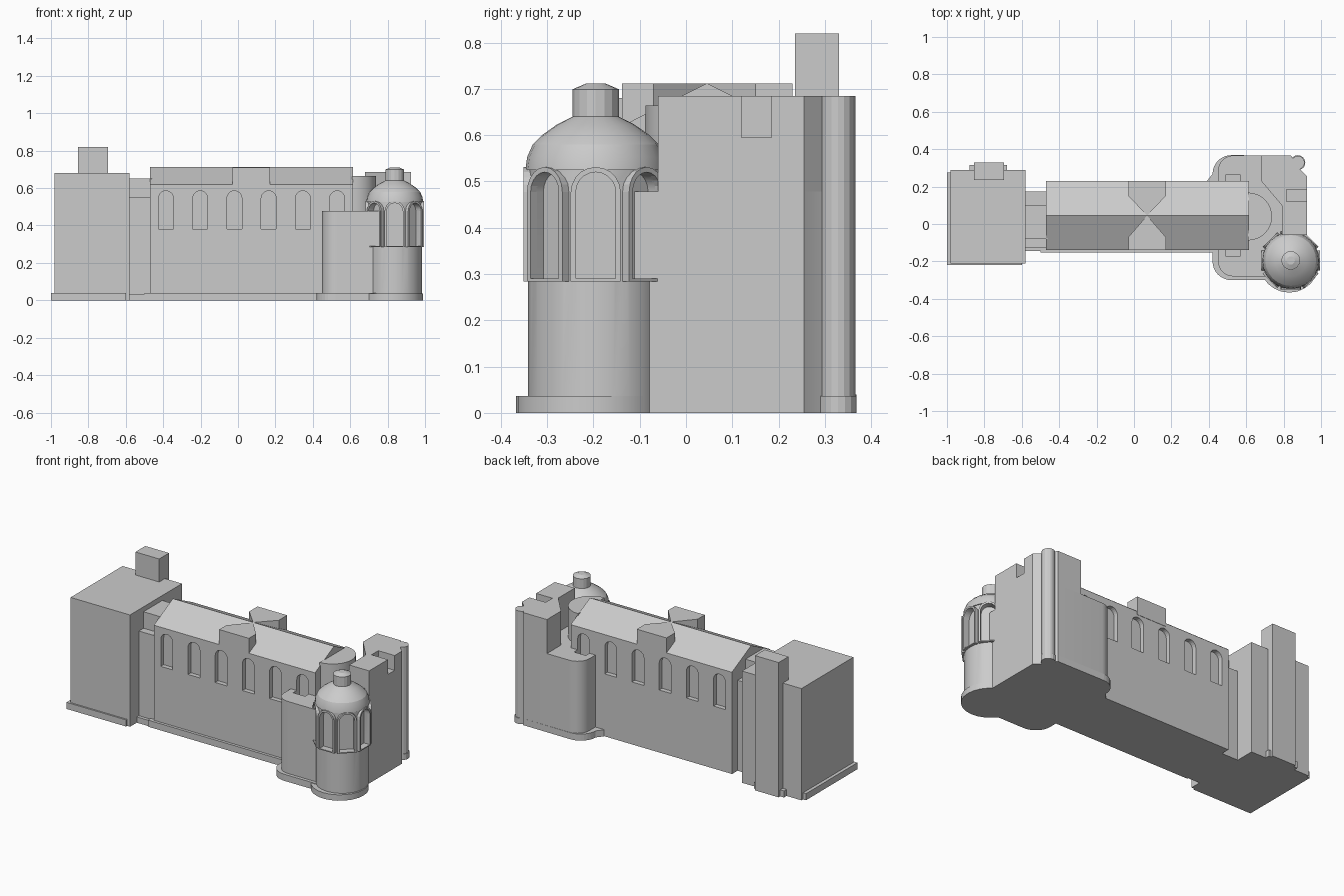
import bpy, bmesh
from math import pi, sin, cos
from mathutils import Vector, Matrix

cube = bpy.data.objects.get("Cube")
if cube:
    bpy.data.objects.remove(cube)

stone = bpy.data.materials.new("grey stone")
stone.use_nodes = True
GREY = (0.6, 0.6, 0.6, 1)
stone.diffuse_color = GREY
stone.node_tree.nodes["Principled BSDF"].inputs["Base Color"].default_value = GREY


def finish(name, bm):
    bmesh.ops.recalc_face_normals(bm, faces=bm.faces)
    mesh = bpy.data.meshes.new(name)
    bm.to_mesh(mesh)
    bm.free()
    obj = bpy.data.objects.new(name, mesh)
    mesh.materials.append(stone)
    bpy.context.collection.objects.link(obj)
    return obj


def extrude(bm, points, vec):
    face = bm.faces.new([bm.verts.new(p) for p in points])
    geom = bmesh.ops.extrude_face_region(bm, geom=[face])["geom"]
    verts = [v for v in geom if isinstance(v, bmesh.types.BMVert)]
    bmesh.ops.translate(bm, verts=verts, vec=vec)


def prism(name, outline, z0, z1):
    bm = bmesh.new()
    extrude(bm, [(x, y, z0) for x, y in outline], (0, 0, z1 - z0))
    return finish(name, bm)


def box(name, x0, x1, y0, y1, z0, z1):
    return prism(name, [(x0, y0), (x1, y0), (x1, y1), (x0, y1)], z0, z1)


def arc(cx, cy, r, a0, a1, n):
    return [(cx + r * cos(a0 + (a1 - a0) * i / n),
             cy + r * sin(a0 + (a1 - a0) * i / n)) for i in range(n + 1)]


def arches(name, places, width, z0, z1, depth):
    """Round-headed prisms; each place is a matrix whose +y is the depth."""
    bm = bmesh.new()
    r = width / 2
    outline = [(-r, z0), (r, z0)] + arc(0, z1 - r, r, 0, pi, 10)
    for m in places:
        pts = [m @ Vector((x, 0, z)) for x, z in outline]
        extrude(bm, pts, m.to_3x3() @ Vector((0, depth, 0)))
    return finish(name, bm)


def lathe(name, profile, x, y, sides):
    bm = bmesh.new()
    verts = [bm.verts.new((r, 0, z)) for r, z in profile]
    edges = [bm.edges.new(p) for p in zip(verts, verts[1:])]
    bmesh.ops.spin(bm, geom=verts + edges, cent=(0, 0, 0), axis=(0, 0, 1),
                   angle=2 * pi, steps=sides, use_duplicate=False)
    bmesh.ops.remove_doubles(bm, verts=bm.verts, dist=0.0005)
    bmesh.ops.translate(bm, verts=bm.verts, vec=(x, y, 0))
    return finish(name, bm)


def cut(cutter, *targets):
    cutter.hide_render = True
    for obj in targets:
        mod = obj.modifiers.new("cut", 'BOOLEAN')
        mod.operation, mod.solver, mod.object = 'DIFFERENCE', 'EXACT', cutter
        bpy.context.view_layer.objects.active = obj
        bpy.ops.object.modifier_apply(modifier=mod.name)
    bpy.data.objects.remove(cutter)


def smooth(*objs):
    bpy.ops.object.select_all(action='DESELECT')
    for obj in objs:
        obj.select_set(True)
        bpy.context.view_layer.objects.active = obj
    bpy.ops.object.shade_smooth_by_angle(angle=pi / 9)


# West tower with chimney stack
box("west_tower", -0.98, -0.58, -0.21, 0.29, 0, 0.68)
box("west_tower_plinth", -1, -0.6, -0.22, 0.275, 0, 0.04)
box("chimney_stack", -0.855, -0.695, 0.235, 0.33, 0, 0.82)
box("chimney_plinth", -0.88, -0.68, 0.25, 0.315, 0, 0.04)

# Link between tower and hall
box("link_lower", -0.6, -0.46, -0.125, 0.175, 0, 0.55)
box("link_upper", -0.6, -0.46, -0.08, 0.1, 0.5, 0.65)
box("link_plinth", -0.6, -0.46, -0.145, 0.17, 0, 0.035)

# Hall, roof and flat dormers tapering into the ridge
hall = box("hall", -0.47, 0.615, -0.135, 0.228, 0, 0.62)
box("hall_plinth", -0.5, 0.45, -0.152, 0, 0, 0.04)
bm = bmesh.new()
extrude(bm, [(-0.47, -0.138, 0.62), (-0.47, 0.23, 0.62), (-0.47, 0.045, 0.712)],
        (1.085, 0, 0))
finish("hall_roof", bm)
for name, eave, bend in (("front_dormer", -0.138, -0.07), ("back_dormer", 0.23, 0.15)):
    prism(name, [(-0.03, eave), (0.17, eave), (0.17, bend), (0.07, 0.045),
                 (-0.03, bend)], 0.6, 0.711)

# Rounded lower block of the east end, with its plinth
chamfer = [(0.925, -0.1), (0.925, 0.255), (0.88, 0.3), (0.84, 0.366)]
block = prism("east_block", arc(0.53, -0.2, 0.08, pi, 1.5 * pi, 8) + [(0.84, -0.28)]
              + chamfer + arc(0.53, 0.286, 0.08, pi / 2, pi, 8), 0, 0.478)
prism("east_plinth", arc(0.52, -0.2, 0.1, pi, 1.5 * pi, 8) + [(0.84, -0.3)] + chamfer
      + arc(0.52, 0.268, 0.1, pi / 2, pi, 8) + [(0.39, 0.23), (0.42, 0.2)], 0, 0.04)

# Arched windows down both long sides of the hall
xs = [-0.385 + 0.183 * i for i in range(6)]
for y in (-0.17, 0.2):
    places = [Matrix.Translation((x, y, 0)) for x in xs]
    cut(arches("window_cutter", places, 0.08, 0.38, 0.585, 0.063), hall, block)

# Tall angled wall with a notch, half-round apse and corner shaft
tall = prism("east_tall_wall", [(0.68, 0.366), (0.68, 0.23), (0.79, 0.1), (0.79, -0.06),
                                (0.925, -0.06)] + chamfer[1:], 0.3, 0.685)
cut(box("notch_cutter", 0.815, 0.95, 0.12, 0.185, 0.595, 0.75), tall)
apse = prism("apse_drum", arc(0.61, 0.04, 0.128, -pi / 2, pi / 2, 16), 0.4, 0.664)
corner = lathe("corner_shaft", [(0, 0), (0.04, 0), (0.04, 0.036), (0.036, 0.036),
                                (0.036, 0.685), (0, 0.685)], 0.876, 0.328, 16)

# Domed turret
TX, TY = 0.838, -0.195
base = lathe("turret_plinth", [(0, 0), (0.16, 0), (0.16, 0.036), (0, 0.036)],
             TX - 0.008, TY - 0.012, 24)
shaft = lathe("turret_shaft", [(0, 0), (0.146, 0), (0.146, 0.53), (0, 0.53)], TX, TY, 24)
dome = lathe("turret_dome", [(0, 0.525), (0.152, 0.525), (0.148, 0.553), (0.136, 0.58),
                             (0.116, 0.6), (0.085, 0.622), (0.05, 0.64), (0, 0.64)],
             TX, TY, 24)
lantern = lathe("turret_lantern", [(0, 0.63), (0.05, 0.63), (0.05, 0.699),
                                   (0.022, 0.711), (0, 0.711)], TX, TY, 16)


def ring(radius):
    return [Matrix.Translation((TX, TY, 0)) @ Matrix.Rotation(i * pi / 4, 4, 'Z')
            @ Matrix.Translation((0, radius, 0)) for i in range(8)]


frames = arches("turret_window_frames", ring(0.136), 0.108, 0.284, 0.531, 0.02)
cut(arches("turret_cutter", ring(0.117), 0.086, 0.29, 0.52, 0.06), shaft, frames)

smooth(block, apse, corner, base, shaft, dome, lantern)
